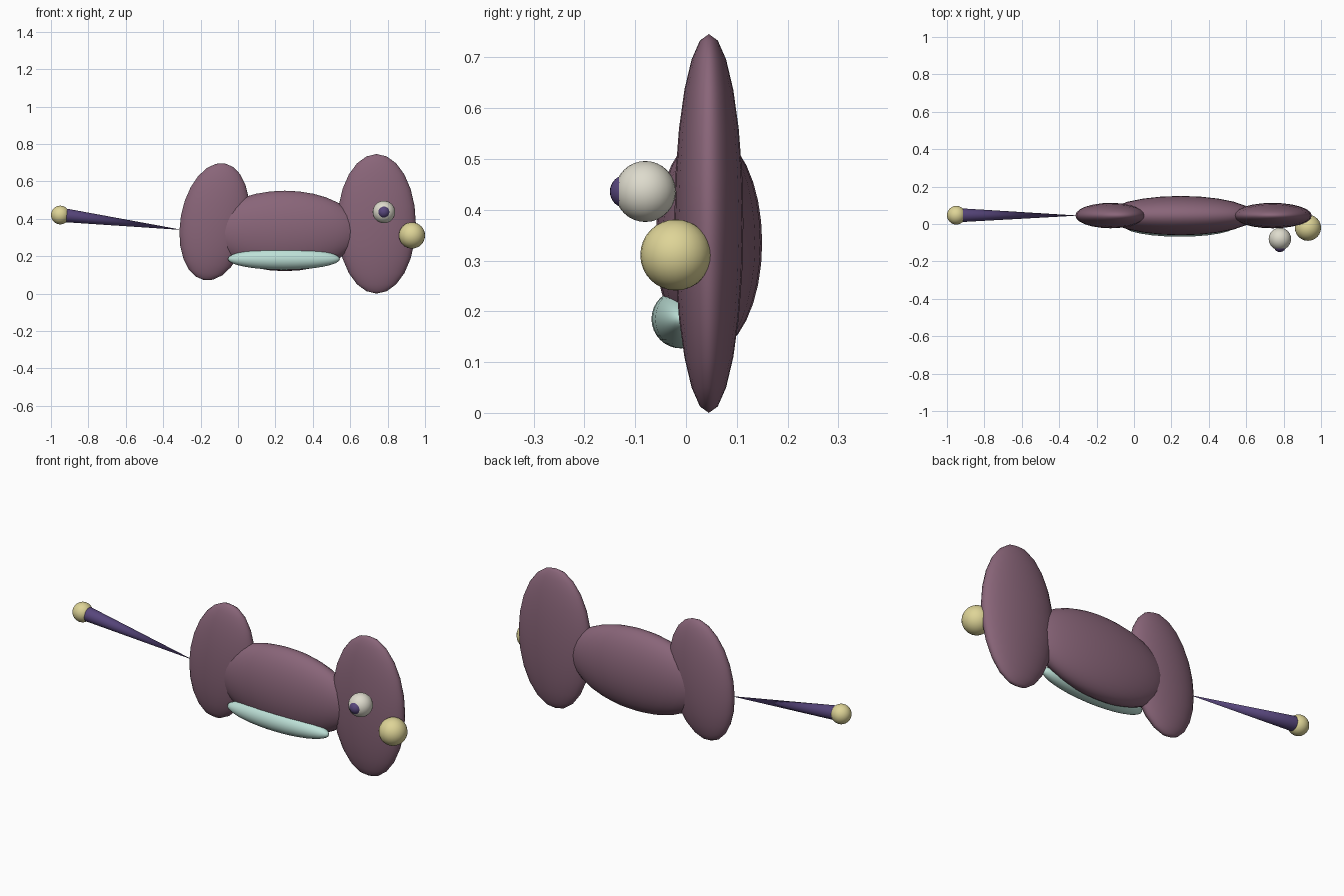
import bpy
import math
from mathutils import Vector

if "Cube" in bpy.data.objects:
    bpy.data.objects.remove(bpy.data.objects["Cube"])


def colour(name, rgb):
    mat = bpy.data.materials.new(name)
    mat.diffuse_color = (*rgb, 1.0)
    mat.use_nodes = True
    mat.node_tree.nodes["Principled BSDF"].inputs["Base Color"].default_value = mat.diffuse_color
    return mat


MAUVE = colour("mauve", (0.25, 0.13, 0.19))
YELLOW = colour("pale_yellow", (0.73, 0.66, 0.31))
CREAM = colour("cream", (0.73, 0.71, 0.61))
MINT = colour("mint", (0.51, 0.75, 0.68))
PURPLE = colour("dark_purple", (0.095, 0.061, 0.20))


def finish(name, mat):
    obj = bpy.context.object
    obj.name = name
    obj.data.materials.append(mat)
    bpy.ops.object.shade_smooth_by_angle(angle=math.radians(40))
    return obj


def ellipsoid(name, centre, radii, mat, tilt=0.0, rings=16):
    """Ellipsoid with the given radii, tilted about the y axis."""
    bpy.ops.mesh.primitive_uv_sphere_add(
        segments=24, ring_count=rings, radius=1, location=centre,
        rotation=(0, math.radians(tilt), 0))
    bpy.context.object.scale = radii
    return finish(name, mat)


def ball(name, centre, radius, mat):
    return ellipsoid(name, centre, (radius,) * 3, mat)


def spike(name, base, tip, radius, mat):
    """Cone from a wide base to a point."""
    base, tip = Vector(base), Vector(tip)
    axis = tip - base
    bpy.ops.mesh.primitive_cone_add(
        vertices=24, radius1=radius, radius2=0, depth=axis.length,
        location=(base + tip) / 2)
    bpy.context.object.rotation_euler = axis.to_track_quat('Z', 'Y').to_euler()
    return finish(name, mat)


# Flat, overlapping masses of the animal
ellipsoid("body", (0.25, 0.045, 0.335), (0.40, 0.105, 0.215), MAUVE)
ellipsoid("head", (0.741, 0.045, 0.373), (0.21, 0.068, 0.373), MAUVE, rings=12)
ellipsoid("hindquarters", (-0.126, 0.045, 0.384), (0.182, 0.068, 0.317), MAUVE, tilt=10, rings=12)

# Pale belly strip along the lower front edge
ellipsoid("belly", (0.245, -0.01, 0.185), (0.30, 0.058, 0.058), MINT)

# Face
ball("eye", (0.78, -0.08, 0.436), 0.06, CREAM)
ball("pupil", (0.78, -0.117, 0.436), 0.033, PURPLE)
ball("nose", (0.93, -0.02, 0.311), 0.07, YELLOW)

# Tail widening toward a ball at its end
spike("tail", (-0.93, 0.047, 0.419), (-0.295, 0.045, 0.34), 0.037, PURPLE)
ball("tail_ball", (-0.95, 0.047, 0.42), 0.05, YELLOW)
